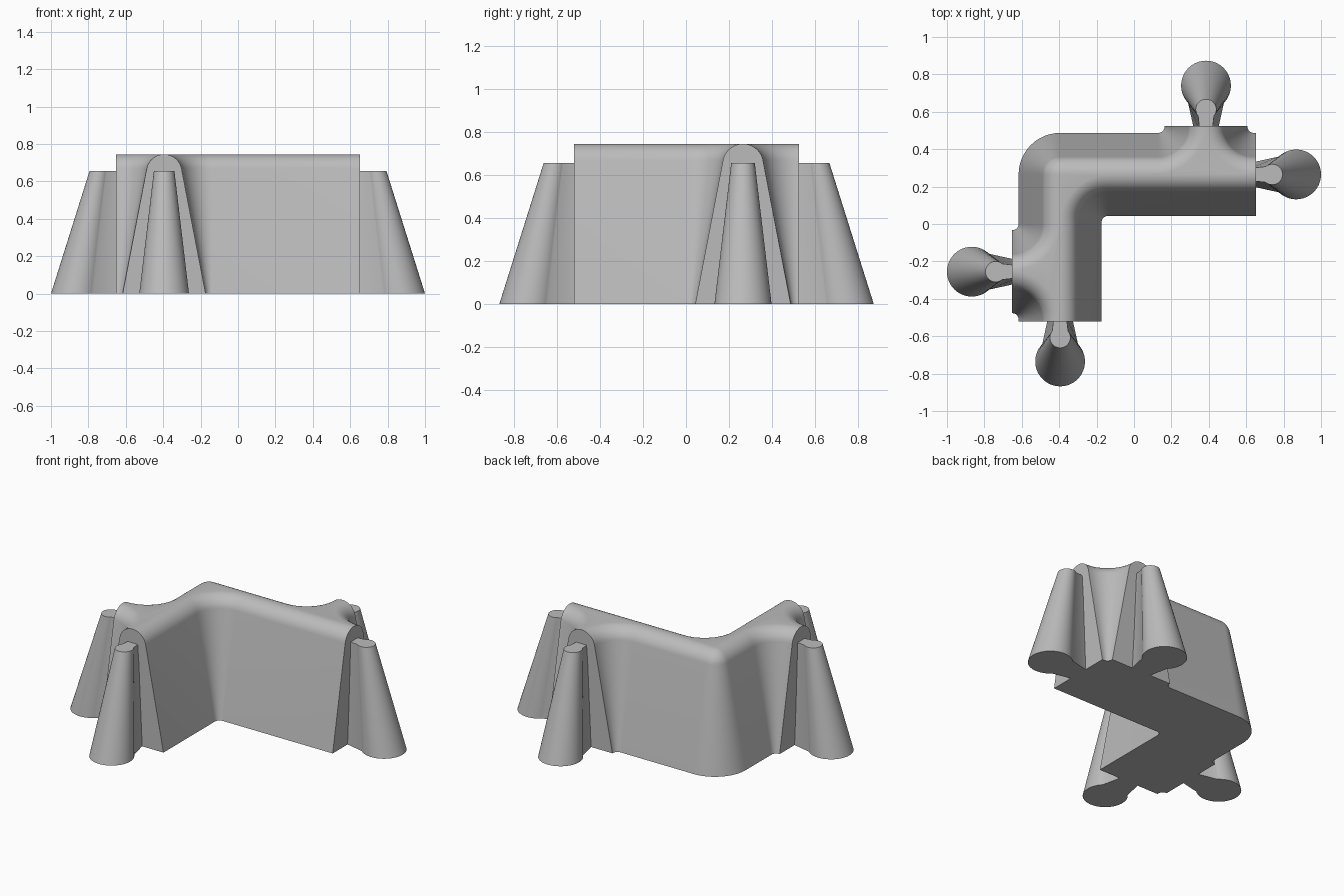
import bpy, bmesh
from math import sin, cos, radians, pi

cube = bpy.data.objects.get("Cube")
if cube:
    bpy.data.objects.remove(cube)

grey = bpy.data.materials.new("plain_grey")
grey.use_nodes = True
grey.diffuse_color = (0.5, 0.5, 0.5, 1)
grey.node_tree.nodes["Principled BSDF"].inputs["Base Color"].default_value = (0.5, 0.5, 0.5, 1)

# Centre lines of the two arms (CX, CY) and of the short branches (JX, JY)
CX, CY, JX, JY = -0.395, 0.265, 0.385, -0.255
EAST, WEST, NORTH, SOUTH = 0.652, -0.652, 0.525, -0.52
FILLET = 0.255


def arc(x, y, r, start, end, steps=12):
    """Points on a circle from start to end, in degrees."""
    angles = [radians(start + (end - start) * i / steps) for i in range(steps + 1)]
    return [(x + r * cos(a), y + r * sin(a)) for a in angles]


def loft(name, rings):
    """Skin a stack of (outline, height) rings and cap both ends."""
    bm = bmesh.new()
    loops = [[bm.verts.new((x, y, z)) for x, y in outline] for outline, z in rings]
    for low, high in zip(loops, loops[1:]):
        n = len(low)
        for i in range(n):
            j = (i + 1) % n
            bm.faces.new((low[i], low[j], high[j], high[i]))
    bm.faces.new(loops[0][::-1])
    bm.faces.new(loops[-1])
    bmesh.ops.recalc_face_normals(bm, faces=bm.faces)
    mesh = bpy.data.meshes.new(name)
    bm.to_mesh(mesh)
    bm.free()
    mesh.materials.append(grey)
    obj = bpy.data.objects.new(name, mesh)
    bpy.context.collection.objects.link(obj)
    bpy.ops.object.select_all(action='DESELECT')
    obj.select_set(True)
    bpy.context.view_layer.objects.active = obj
    bpy.ops.object.shade_smooth_by_angle(angle=radians(30))
    return obj


def wall_outline(w):
    """Plan of the branched corner wall at half-width w."""
    r = FILLET - w
    f = FILLET
    return ([(CX + w, SOUTH)]
            + arc(CX + f, CY - f, r, 180, 90)
            + [(EAST, CY - w), (EAST, CY + w)]
            + arc(JX + f, CY + f, r, 270, 180)
            + [(JX + w, NORTH), (JX - w, NORTH)]
            + arc(JX - f, CY + f, r, 0, -90)
            + arc(CX, CY, w, 90, 180)
            + arc(CX - f, JY + f, r, 0, -90)
            + [(WEST, JY + w), (WEST, JY - w)]
            + arc(CX - f, JY - f, r, 90, 0)
            + [(CX - w, SOUTH)])


# Corner wall: sloping sides with a rounded crest
crest = arc(0, 0.65, 0.095, 11, 86)
loft("corner_wall", [(wall_outline(w), z) for w, z in [(0.222, 0)] + crest])


def connector_outline(origin, heading, dist, r, crease, neck):
    """Keyhole plan: round knob on a neck that runs into the wall end."""
    pts = [(-0.03, -neck)] + arc(dist, 0, r, crease - 180, 180 - crease, 40) + [(-0.03, neck)]
    c, s = cos(heading), sin(heading)
    return [(origin[0] + c * x - s * y, origin[1] + s * x + c * y) for x, y in pts]


# Tapered connectors on the four wall ends
ends = {
    "left_connector": ((EAST, CY), 0),
    "back_connector": ((JX, NORTH), pi / 2),
    "right_connector": ((WEST, JY), pi),
    "front_connector": ((CX, SOUTH), -pi / 2),
}
for name, (origin, heading) in ends.items():
    foot = connector_outline(origin, heading, 0.215, 0.133, 46, 0.062)
    top = connector_outline(origin, heading, 0.087, 0.055, 50, 0.033)
    loft(name, [(foot, 0), (top, 0.655)])
